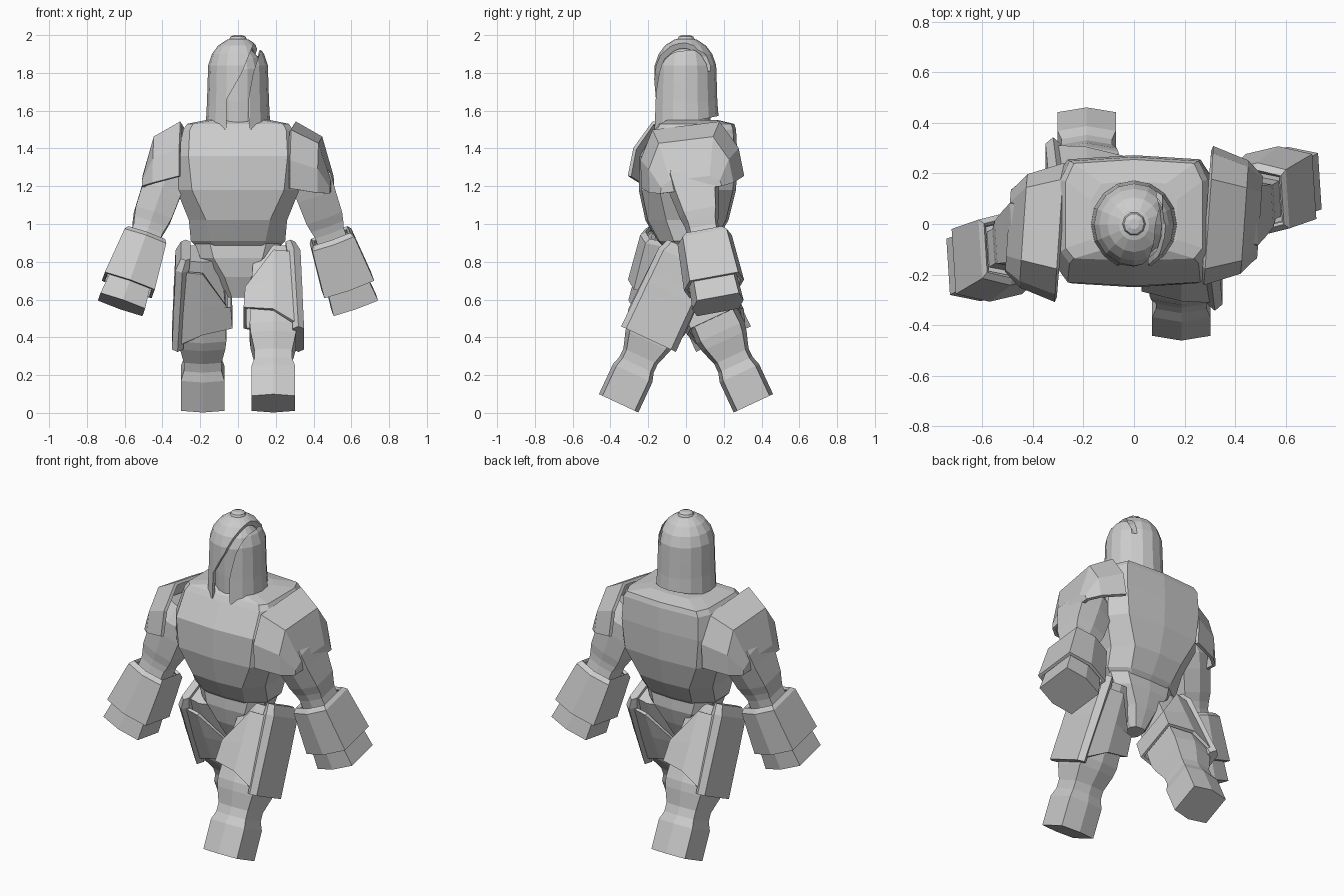
import bpy, bmesh
from math import sin, cos, pi, radians
from mathutils import Matrix, Euler, Vector

cube = bpy.data.objects.get("Cube")
if cube:
    bpy.data.objects.remove(cube)

clay = bpy.data.materials.new("clay_grey")
clay.use_nodes = True
GREY = (0.6, 0.6, 0.6, 1)
clay.diffuse_color = GREY
clay.node_tree.nodes["Principled BSDF"].inputs["Base Color"].default_value = GREY


def loft(name, rings, matrix=Matrix(), closed=True, caps=(True, True), thick=0):
    """Skin a list of equal-length rings; thick turns it into an open shell."""
    bm = bmesh.new()
    rows = [[bm.verts.new(p) for p in ring] for ring in rings]
    n = len(rows[0])
    for a, b in zip(rows, rows[1:]):
        for i in range(n if closed else n - 1):
            j = (i + 1) % n
            bm.faces.new((a[i], a[j], b[j], b[i]))
    for row, wanted in ((rows[0], caps[0]), (rows[-1], caps[1])):
        if wanted:
            bm.faces.new(row)
    bmesh.ops.recalc_face_normals(bm, faces=bm.faces)
    mesh = bpy.data.meshes.new(name)
    bm.to_mesh(mesh)
    bm.free()
    mesh.materials.append(clay)
    ob = bpy.data.objects.new(name, mesh)
    bpy.context.collection.objects.link(ob)
    ob.matrix_world = matrix
    if thick:
        mod = ob.modifiers.new("shell", "SOLIDIFY")
        mod.thickness = thick
        mod.offset = 0
    return ob


def hexagon(z, rx, ry, tilt=0, bend=0, cx=0):
    """Box-like hexagon with a slight point at front and back."""
    pts = [(rx, -.82), (rx, .82), (0, 1), (-rx, .82), (-rx, -.82), (0, -1)]
    return [(cx + x, y * ry, z + tilt * x + bend * abs(x)) for x, y in pts]


def body_ring(z, hx, front, back, s):
    """Chamfered rectangle with a ridge down the middle; s sets the chamfer."""
    half = [(0, front), (hx * s, front * .94), (hx, front * s * .75),
            (hx, back * s * .75), (hx * s, back * .94), (0, back)]
    return [(x, y, z) for x, y in half] + [(-x, y, z) for x, y in half[-2:0:-1]]


def circle(r, z, slant=0, n=16):
    return [(r * cos(2 * pi * i / n), r * 1.03 * sin(2 * pi * i / n),
             z + slant * r * sin(2 * pi * i / n)) for i in range(n)]


def frame(loc, rx, ry=0, rz=0):
    turn = Euler((radians(rx), radians(ry), radians(rz)))
    return Matrix.Translation(Vector(loc)) @ turn.to_matrix().to_4x4()


# torso and pelvis
loft("torso", [body_ring(*r) for r in (
    (.87, .21, -.11, .12, .55), (.91, .25, -.15, .16, .58), (1.02, .26, -.215, .225, .65),
    (1.18, .325, -.25, .265, .75), (1.36, .32, -.245, .272, .82), (1.50, .29, -.165, .265, .88),
    (1.53, .27, -.145, .255, .88), (1.55, .17, -.11, .17, .75))])
loft("pelvis", [body_ring(*r) for r in (
    (.90, .23, -.125, .135, .65), (.82, .20, -.13, .14, .65),
    (.72, .11, -.11, .11, .65), (.61, .05, -.06, .06, .65))])

# helmet shell over an inner head; the face slit narrows as it runs over the crown
outer = [(.170, 1.535), (.164, 1.65), (.161, 1.75), (.158, 1.84),
         (.138, 1.90), (.105, 1.945), (.06, 1.975), (.03, 1.983)]
inner = [(max(r - .022, .015), z - (.022 if z > 1.8 else 0)) for r, z in reversed(outer)]
helmet = loft("helmet", [circle(r, z, .22 if z < 1.6 else 0) for r, z in inner + outer],
              Matrix.Translation((0, -.003, 0)))
slit = [(-.06, 1.4), (-.06, 1.66), (.02, 1.80), (.085, 1.96), (.17, 1.98),
        (.115, 1.905), (.08, 1.80), (.055, 1.66), (.06, 1.4)]
crown_slit = [(.1 + .2 * x, 1.81 + .30 * (z - 1.4)) for x, z in slit]
cutter = loft("slit_cutter", [[(x, y, z) for x, z in outline] for y, outline in (
    (-.3, slit), (.0, slit), (.06, crown_slit), (.3, crown_slit))])
cutter.hide_render = True
cutter.hide_set(True)
cut = helmet.modifiers.new("face_slit", "BOOLEAN")
cut.operation = "DIFFERENCE"
cut.solver = "EXACT"
cut.object = cutter
loft("inner_head", [circle(r, z) for r, z in (
    (.125, 1.5), (.130, 1.65), (.130, 1.82), (.110, 1.88), (.075, 1.92), (.03, 1.94))])
loft("helmet_knob", [circle(r, z, 0, 10) for r, z in (
    (.035, 1.96), (.046, 1.978), (.040, 1.992), (.02, 2.0))])

# limbs: the right side is the left side turned half a circle, giving the stride
ARCH = [(-1, 0), (-.96, .5), (-.66, 1), (.66, 1), (.96, .5), (1, 0)]
for side, turn in (("left", 0), ("right", pi)):
    spin = Matrix.Rotation(turn, 4, "Z")

    # shoulder guard
    rings = [[(x, y * hy, z + u * h) for y, u in ARCH]
             for x, hy, z, h in ((-.07, .265, -.10, .295), (.07, .215, -.13, .25), (.128, .16, -.14, .06))]
    loft(side + "_shoulder_guard", rings, spin @ frame((.36, .02, 1.32), 7, 0, -4),
         closed=False, caps=(False, True), thick=.02)

    # arm, cuff and fist
    arm = spin @ frame((.38, .03, 1.25), 11, -19.3)
    loft(side + "_arm", [hexagon(*r) for r in (
        (.10, .08, .10), (0, .11, .14), (-.09, .105, .13), (-.22, .10, .105),
        (-.27, .09, .09), (-.31, .08, .085), (-.50, .085, .09))], arm)
    loft(side + "_cuff", [hexagon(*r) for r in (
        (-.345, .097, .115), (-.365, .11, .137), (-.62, .132, .152))], arm,
        caps=(False, False), thick=.02)
    loft(side + "_fist", [hexagon(*r) for r in (
        (-.37, .09, .11), (-.58, .11, .13), (-.73, .125, .138))], arm)

    # leg, thigh guard and outer hip plate
    leg = spin @ frame((.187, .03, .88), -25)
    loft(side + "_leg", [hexagon(*r) for r in (
        (-.04, .10, .11), (-.30, .12, .13), (-.50, .125, .14), (-.55, .12, .13),
        (-.64, .10, .10), (-.69, .10, .10), (-.74, .115, .115), (-.915, .115, .115))], leg)
    loft(side + "_thigh_guard", [hexagon(*r) for r in (
        (-.09, .135, .145, .8, -.8), (-.27, .145, .15, .1, -.1), (-.44, .15, .155, -.38, -.22))], leg,
        caps=(False, False), thick=.02)
    loft(side + "_hip_plate", [hexagon(z, rx, ry, 0, 0, x) for z, rx, ry, x in (
        (-.02, .025, .13, .09), (-.08, .036, .155, .108), (-.54, .030, .16, .133))], leg)
